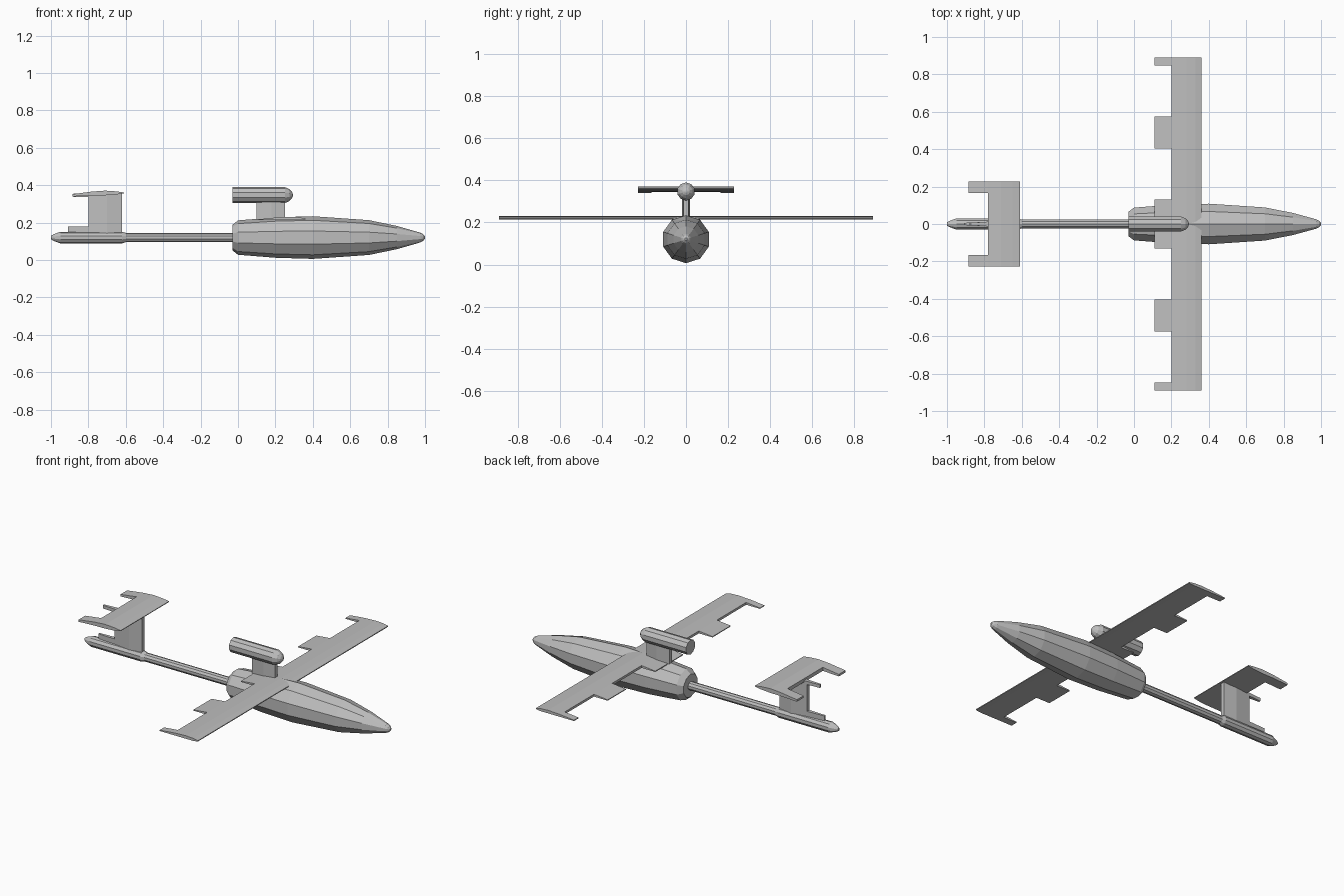
import bpy, bmesh, math

if "Cube" in bpy.data.objects:
    bpy.data.objects.remove(bpy.data.objects["Cube"])

grey = bpy.data.materials.new("light_grey")
grey.diffuse_color = (0.52, 0.52, 0.52, 1)
grey.use_nodes = True
grey.node_tree.nodes["Principled BSDF"].inputs["Base Color"].default_value = grey.diffuse_color


def finish(name, bm):
    bmesh.ops.recalc_face_normals(bm, faces=bm.faces)
    mesh = bpy.data.meshes.new(name)
    bm.to_mesh(mesh)
    bm.free()
    mesh.materials.append(grey)
    ob = bpy.data.objects.new(name, mesh)
    bpy.context.collection.objects.link(ob)
    return ob


def spindle(name, stations, z, sides=10):
    """Faceted body along x from (x, radius) stations, one edge on top."""
    bm = bmesh.new()
    rings = []
    for x, r in stations:
        angles = [math.pi / 2 + math.tau * i / sides for i in range(sides)]
        rings.append([bm.verts.new((x, r * math.cos(a), z + r * math.sin(a))) for a in angles])
    for a, b in zip(rings, rings[1:]):
        for i in range(sides):
            j = (i + 1) % sides
            bm.faces.new((a[i], a[j], b[j], b[i]))
    bm.faces.new(rings[0])
    bm.faces.new(rings[-1])
    return finish(name, bm)


def foil(name, pieces, upright=False):
    """Prisms from (section, start, end); a section lists (x, low, high)."""
    bm = bmesh.new()
    for section, start, end in pieces:
        outline = [(x, hi) for x, lo, hi in section] + [(x, lo) for x, lo, hi in reversed(section)]
        ends = []
        for s in (start, end):
            ends.append([bm.verts.new((x, t, s) if upright else (x, s, t)) for x, t in outline])
        n = len(outline)
        for i in range(n):
            j = (i + 1) % n
            bm.faces.new((ends[0][i], ends[0][j], ends[1][j], ends[1][i]))
        bm.faces.new(ends[0])
        bm.faces.new(ends[1])
    return finish(name, bm)


def mirrored(section, spans):
    return [(section, s * a, s * b) for a, b in spans for s in (1, -1)]


# Bodies
spindle("fuselage", [(-0.03, 0.068), (0.0, 0.092), (0.2, 0.108), (0.4, 0.114), (0.7, 0.093),
                     (0.85, 0.062), (0.975, 0.026), (0.99, 0.018), (1.0, 0.006)], 0.12)
spindle("tail_boom", [(-0.62, 0.025), (-0.02, 0.025)], 0.12)
spindle("tail_pod", [(-1.0, 0.009), (-0.985, 0.018), (-0.95, 0.031), (-0.62, 0.031), (-0.6, 0.025)], 0.12)
spindle("engine", [(-0.03, 0.043), (0.25, 0.043), (0.275, 0.032), (0.288, 0.018), (0.293, 0.006)], 0.347)

# Main wing with trailing tabs
wing_main = [(0.2, 0.213, 0.227), (0.28, 0.213, 0.231), (0.33, 0.213, 0.228), (0.36, 0.217, 0.222)]
wing_tab = [(0.11, 0.213, 0.218), (0.2, 0.213, 0.227)]
foil("wing", [(wing_main, -0.89, 0.89), (wing_tab, -0.13, 0.13)]
     + mirrored(wing_tab, [(0.405, 0.575), (0.848, 0.89)]))

# Tailplane with tip tabs
tail_main = [(-0.78, 0.345, 0.366), (-0.71, 0.346, 0.371), (-0.65, 0.35, 0.367), (-0.61, 0.357, 0.361)]
tail_tab = [(-0.885, 0.34, 0.352), (-0.78, 0.345, 0.366)]
foil("tailplane", [(tail_main, -0.227, 0.227)] + mirrored(tail_tab, [(0.165, 0.227)]))

# Fin with upper and lower tabs
fin_main = [(-0.8, -0.011, 0.011), (-0.70, -0.02, 0.02), (-0.62, -0.012, 0.012)]
fin_tab = [(-0.91, -0.006, 0.006), (-0.8, -0.011, 0.011)]
fin_top_tab = [(-0.88, -0.006, 0.006), (-0.8, -0.011, 0.011)]
foil("fin", [(fin_main, 0.13, 0.355), (fin_tab, 0.13, 0.178), (fin_top_tab, 0.336, 0.355)], upright=True)

# Engine pylon
foil("engine_pylon", [([(0.1, -0.012, 0.012), (0.18, -0.02, 0.02), (0.25, -0.012, 0.012)], 0.2, 0.33)], upright=True)
